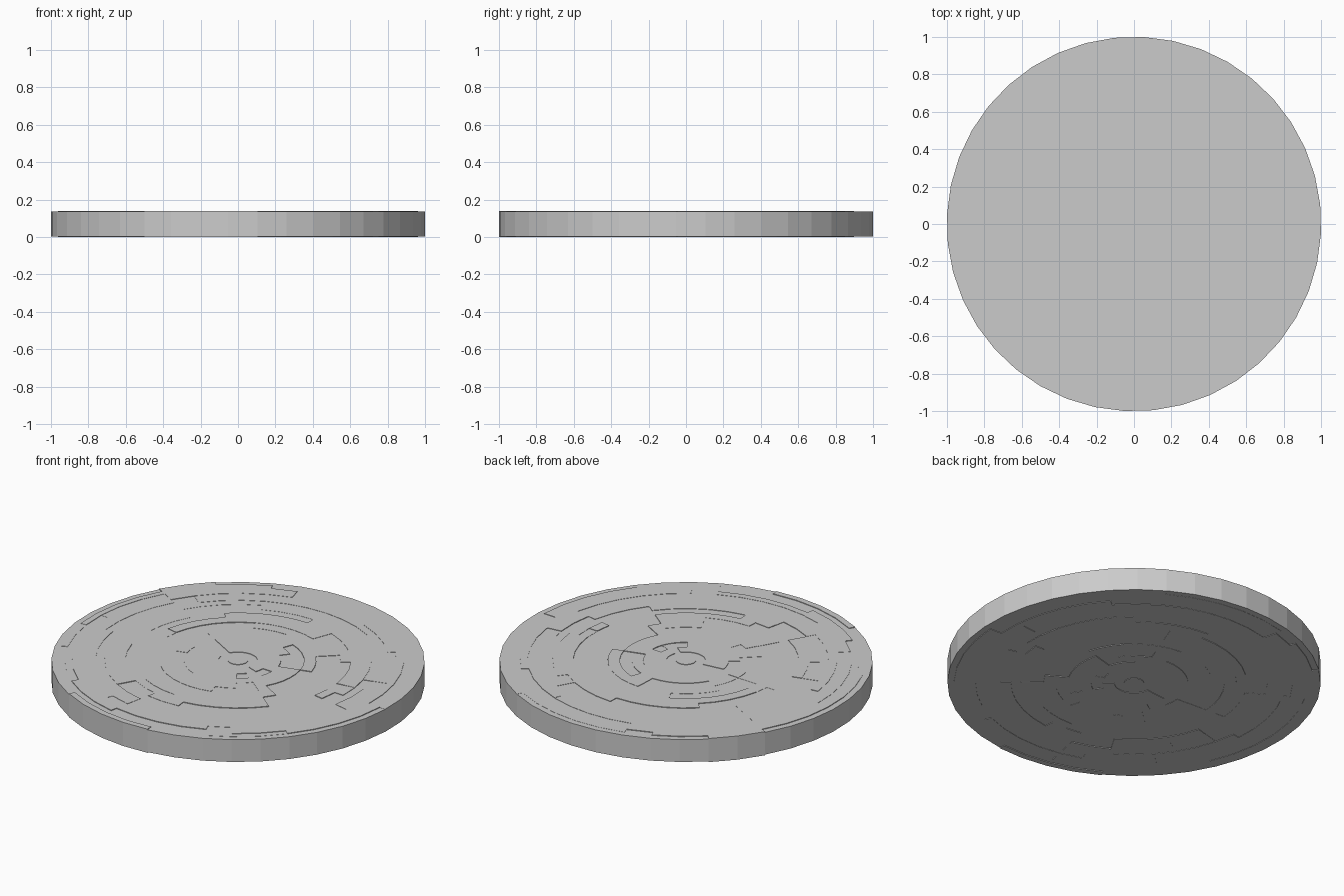
import bpy, bmesh, math, random

if "Cube" in bpy.data.objects:
    bpy.data.objects.remove(bpy.data.objects["Cube"])

random.seed(7)
SEGS, OFFSET, RADIUS, HEIGHT = 40, math.radians(6), 1.001, 0.14
RADII = [0.053, 0.105, 0.17, 0.23, 0.29, 0.355, 0.42, 0.485, 0.55, 0.605,
         0.66, 0.715, 0.765, 0.81, 0.85, 0.89, 0.93, 0.965, RADIUS]
RECESSES = [0.0, 0.0, 0.0015, 0.003, 0.004]


def random_plates():
    """Recess depth of every ring cell, grouped into random arc-shaped plates."""
    rings = len(RADII) - 1
    depth = [[None] * SEGS for _ in range(rings)]
    depth[0] = [0.003] * SEGS
    for r in range(1, rings):
        s = random.randrange(SEGS)
        while None in depth[r]:
            length = random.randint(2, 8)
            rows = random.choice([1, 1, 2, 2, 3])
            d = random.choice(RECESSES)
            for k in range(length):
                for row in range(r, min(r + rows, rings)):
                    c = (s + k) % SEGS
                    if depth[row][c] is None:
                        depth[row][c] = d
            s += length
    return depth


bm = bmesh.new()
cache = {}


def vert(r, s, z):
    key = (r, s % SEGS, round(z, 5))
    if key not in cache:
        a = OFFSET + 2 * math.pi * s / SEGS
        cache[key] = bm.verts.new((RADII[r] * math.cos(a), RADII[r] * math.sin(a), z))
    return cache[key]


depth = random_plates()
rings = len(depth)


def add_side(to_z):
    # round hub in the middle
    bm.faces.new([vert(0, s, to_z(0)) for s in range(SEGS)])
    for s in range(SEGS):
        z0 = to_z(depth[0][s])
        bm.faces.new([vert(0, s, to_z(0)), vert(0, s + 1, to_z(0)),
                      vert(0, s + 1, z0), vert(0, s, z0)])
    for r in range(rings):
        for s in range(SEGS):
            z = to_z(depth[r][s])
            bm.faces.new([vert(r, s, z), vert(r + 1, s, z),
                          vert(r + 1, s + 1, z), vert(r, s + 1, z)])
            # small steps towards the next plate along and outside
            zn = to_z(depth[r][(s + 1) % SEGS])
            if zn != z:
                bm.faces.new([vert(r, s + 1, z), vert(r + 1, s + 1, z),
                              vert(r + 1, s + 1, zn), vert(r, s + 1, zn)])
            if r + 1 < rings:
                zo = to_z(depth[r + 1][s])
                if zo != z:
                    bm.faces.new([vert(r + 1, s, z), vert(r + 1, s + 1, z),
                                  vert(r + 1, s + 1, zo), vert(r + 1, s, zo)])


# panelled top and matching panelled underside
add_side(lambda d: HEIGHT - d)
add_side(lambda d: d)

# faceted rim
for s in range(SEGS):
    d = depth[-1][s]
    bm.faces.new([vert(rings, s, d), vert(rings, s + 1, d),
                  vert(rings, s + 1, HEIGHT - d), vert(rings, s, HEIGHT - d)])

bmesh.ops.recalc_face_normals(bm, faces=bm.faces)
mesh = bpy.data.meshes.new("panelled_disc")
bm.to_mesh(mesh)
bm.free()
disc = bpy.data.objects.new("panelled_disc", mesh)
bpy.context.collection.objects.link(disc)
